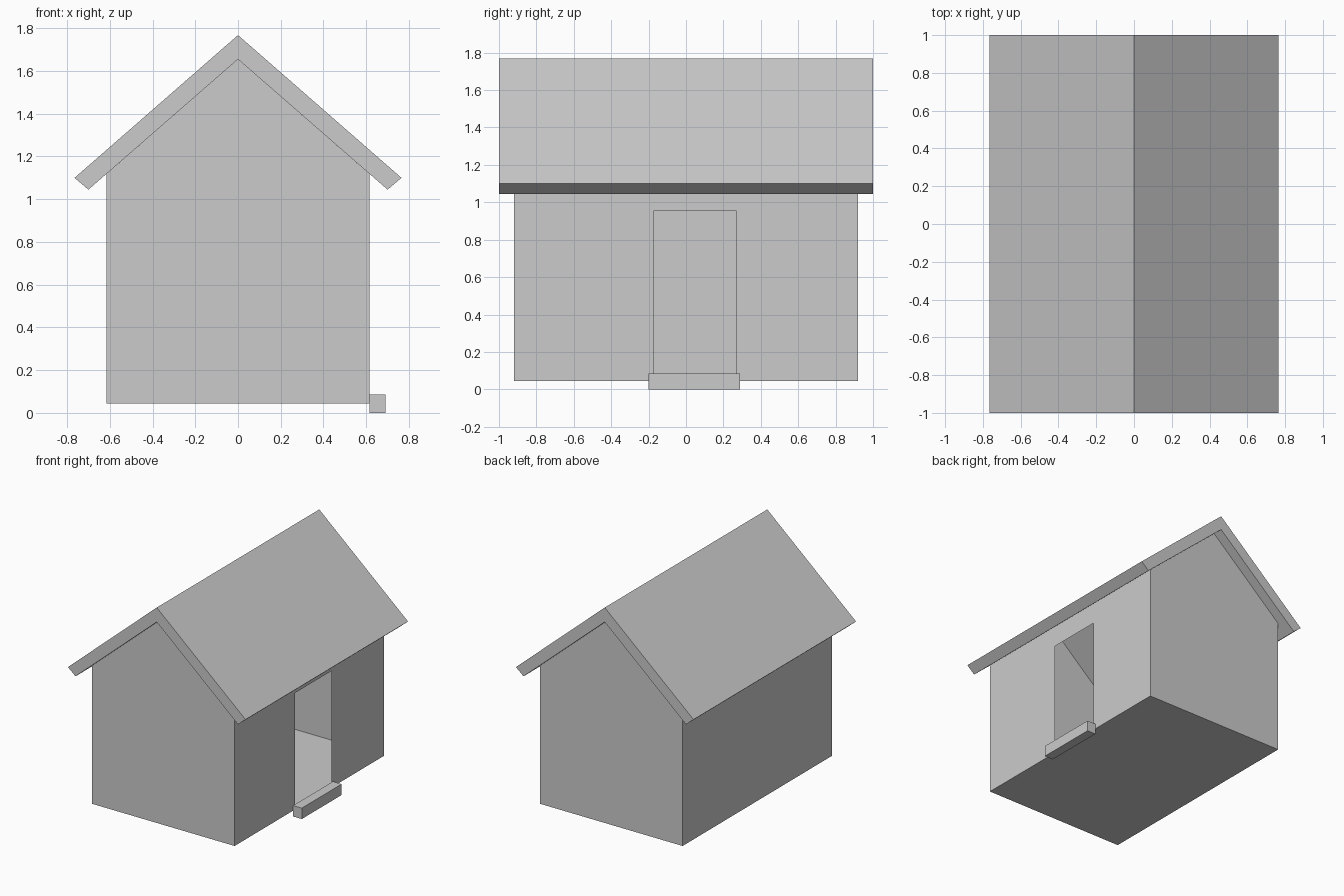
import bpy
import bmesh

cube = bpy.data.objects.get("Cube")
if cube:
    bpy.data.objects.remove(cube, do_unlink=True)

grey = bpy.data.materials.new("plain grey")
grey.use_nodes = True
COLOUR = (0.6, 0.6, 0.6, 1)
grey.diffuse_color = COLOUR
grey.node_tree.nodes["Principled BSDF"].inputs["Base Color"].default_value = COLOUR


def make_object(name, bm):
    mesh = bpy.data.meshes.new(name)
    bm.to_mesh(mesh)
    bm.free()
    mesh.materials.append(grey)
    obj = bpy.data.objects.new(name, mesh)
    bpy.context.collection.objects.link(obj)
    return obj


def add_face(bm, points):
    return bm.faces.new([bm.verts.new(p) for p in points])


def extrude_profile(name, profile, y0, y1):
    """Closed prism from an x-z outline, running from y0 to y1."""
    bm = bmesh.new()
    face = add_face(bm, [(x, y0, z) for x, z in profile])
    result = bmesh.ops.extrude_face_region(bm, geom=[face])
    moved = [v for v in result["geom"] if isinstance(v, bmesh.types.BMVert)]
    bmesh.ops.translate(bm, verts=moved, vec=(0, y1 - y0, 0))
    bmesh.ops.recalc_face_normals(bm, faces=bm.faces)
    return make_object(name, bm)


# Main dimensions
W, D = 0.615, 0.92              # half width and half depth of the walls
FLOOR, EAVE, PEAK = 0.045, 1.119, 1.655
DOOR_Y = (-0.175, 0.27)
DOOR_Z = (0.085, 0.953)

# Floor
bm = bmesh.new()
add_face(bm, [(-W, -D, FLOOR), (-W, D, FLOOR), (W, D, FLOOR), (W, -D, FLOOR)])
make_object("floor", bm)

# Thin gable walls
gable = [(-W, FLOOR), (W, FLOOR), (W, EAVE), (0, PEAK), (-W, EAVE)]
for name, y in (("front_gable_wall", -D), ("back_gable_wall", D)):
    bm = bmesh.new()
    outline = gable if y < 0 else gable[::-1]
    add_face(bm, [(x, y, z) for x, z in outline])
    make_object(name, bm)

# Plain side wall
bm = bmesh.new()
add_face(bm, [(-W, D, FLOOR), (-W, -D, FLOOR), (-W, -D, EAVE), (-W, D, EAVE)])
make_object("right_wall", bm)

# Side wall with the doorway left open
bm = bmesh.new()
ys = (-D, *DOOR_Y, D)
zs = (FLOOR, *DOOR_Z, EAVE)
for i in range(3):
    for j in range(3):
        if i == 1 and j == 1:
            continue
        add_face(bm, [(W, ys[i], zs[j]), (W, ys[i + 1], zs[j]),
                      (W, ys[i + 1], zs[j + 1]), (W, ys[i], zs[j + 1])])
bmesh.ops.remove_doubles(bm, verts=bm.verts, dist=0.0001)
bmesh.ops.dissolve_limit(bm, angle_limit=0.01, verts=bm.verts, edges=bm.edges)
make_object("left_wall_with_doorway", bm)

# Pitched roof slab with overhang
extrude_profile("roof", [(0, 1.768), (-0.765, 1.1), (-0.7, 1.045), (0, PEAK),
                         (0.7, 1.045), (0.765, 1.1)], -1, 1)

# Doorstep
extrude_profile("doorstep", [(W, 0), (0.69, 0), (0.69, 0.085), (W, 0.085)],
                -0.2, 0.29)
